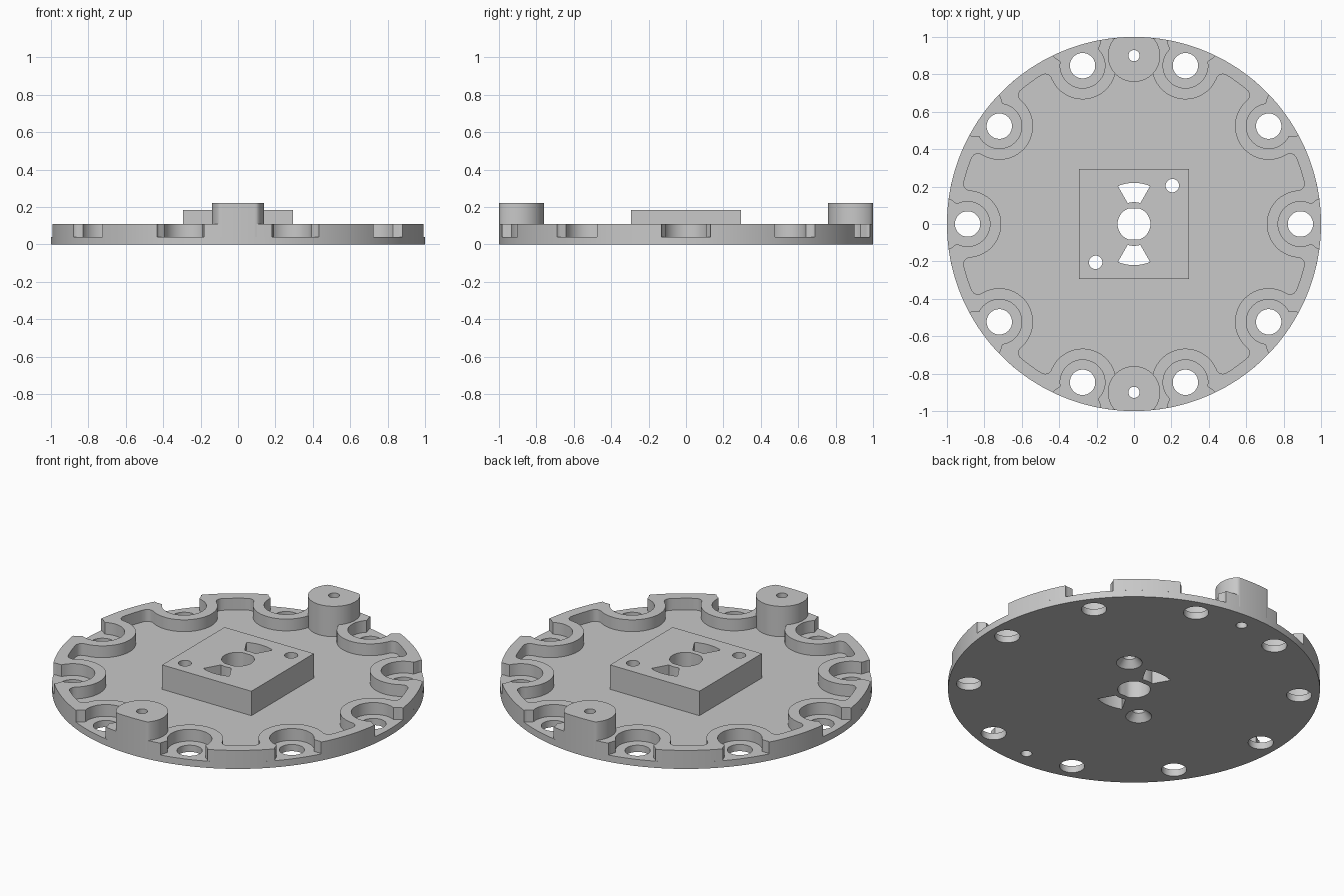
import bpy, bmesh
from math import sin, cos, pi, radians

if "Cube" in bpy.data.objects:
    bpy.data.objects.remove(bpy.data.objects["Cube"])

grey = bpy.data.materials.new("light grey")
grey.diffuse_color = (0.58, 0.58, 0.58, 1)
grey.use_nodes = True
grey.node_tree.nodes["Principled BSDF"].inputs["Base Color"].default_value = grey.diffuse_color

FLOOR, RIM, BLOCK, BOSS = 0.04, 0.11, 0.185, 0.22
HOLE_R = 0.89          # radius of the ring of ten mounting holes


def arc(cx, cy, r, a0, a1, n):
    """n + 1 points along an arc, angles in degrees."""
    return [(cx + r * cos(radians(a0 + (a1 - a0) * i / n)),
             cy + r * sin(radians(a0 + (a1 - a0) * i / n))) for i in range(n + 1)]


def circle(cx, cy, r, n=32):
    return arc(cx, cy, r, 0, 360, n)[:-1]


def turn(pts, deg):
    c, s = cos(radians(deg)), sin(radians(deg))
    return [(x * c - y * s, x * s + y * c) for x, y in pts]


def slab(name, loops, z0, z1, bottom=False):
    """Solid with holes; a loop may be a (bottom, top) pair for a taper."""
    bm = bmesh.new()
    low_edges, top_edges = [], []
    for loop in loops:
        low, top = loop if isinstance(loop, tuple) else (loop, loop)
        a = [bm.verts.new((x, y, z0)) for x, y in low]
        b = [bm.verts.new((x, y, z1)) for x, y in top]
        for i in range(len(a)):
            j = (i + 1) % len(a)
            low_edges.append(bm.edges.new((a[i], a[j])))
            top_edges.append(bm.edges.new((b[i], b[j])))
            bm.faces.new((a[i], a[j], b[j], b[i]))
    bmesh.ops.triangle_fill(bm, edges=top_edges, use_beauty=True)
    if bottom:
        bmesh.ops.triangle_fill(bm, edges=low_edges, use_beauty=True)
    bmesh.ops.recalc_face_normals(bm, faces=bm.faces)
    me = bpy.data.meshes.new(name)
    bm.to_mesh(me)
    bm.free()
    me.materials.append(grey)
    ob = bpy.data.objects.new(name, me)
    bpy.context.collection.objects.link(ob)
    bpy.ops.object.select_all(action='DESELECT')
    ob.select_set(True)
    bpy.context.view_layer.objects.active = ob
    bpy.ops.object.shade_smooth_by_angle(angle=radians(30))
    return ob


# Holes through the centre: flatted bore, two fan windows, two pin holes
bore = [(x, max(-0.083, min(0.083, y))) for x, y in circle(0, 0, 0.088, 48)]
fan = arc(0, 0, 0.22, 67, 113, 10) + arc(0, 0, 0.117, 107, 73, 4)
fans = [fan, turn(fan, 180)]
pins = [(0.205, 0.205), (-0.205, -0.205)]
pin_holes = [circle(x, y, 0.036) for x, y in pins]
countersinks = [(circle(x, y, 0.07), circle(x, y, 0.036)) for x, y in pins]

# Holes near the edge
mounts = [turn(circle(HOLE_R, 0, 0.068), 36 * k) for k in range(10)]
screws = [circle(0, s * 0.9, 0.03, 24) for s in (1, -1)]

# Round base plate
slab("base_plate", [circle(0, 0, 1, 180), bore] + fans + countersinks + mounts + screws,
     0, FLOOR, bottom=True)

# Winding rim wall: one sector per mounting hole, mirrored about its axis
lip = [(0.991, 0.132), (0.983, 0.131), (0.972, 0.124), (0.958, 0.113)]
pocket = arc(HOLE_R, 0, 0.12, 62, 298, 28)
fillet = [(0.911, 0.219), (0.909, 0.204), (0.901, 0.190), (0.888, 0.181)]
bulge = arc(HOLE_R, 0, 0.18, 98, 262, 24)


def sector(tip, curve):
    return [(x, -y) for x, y in tip][::1] + curve[::-1] + tip[::-1]


outer, inner = [], []
for k in range(10):
    outer += turn(sector(lip, pocket) + arc(0, 0, 1, 7.6, 28.4, 12)[1:-1], 36 * k)
    inner += turn(sector(fillet, bulge) + arc(0, 0, 0.937, 13.5, 22.5, 6)[1:-1], 36 * k)
slab("rim_wall", [outer, inner], FLOOR, RIM)

# Raised square block in the middle
square = [(-0.293, -0.293), (0.293, -0.293), (0.293, 0.293), (-0.293, 0.293)]
slab("centre_block", [square, bore] + fans + pin_holes, FLOOR, BLOCK)

# Two screw posts, trimmed flush with the plate edge
for name, s, hole in (("back_post", 1, screws[0]), ("front_post", -1, screws[1])):
    post = []
    for x, y in circle(0, s * 0.9, 0.14, 72):
        r = (x * x + y * y) ** 0.5
        post.append((x / max(r, 1), y / max(r, 1)))
    slab(name, [post, hole], FLOOR, BOSS)
